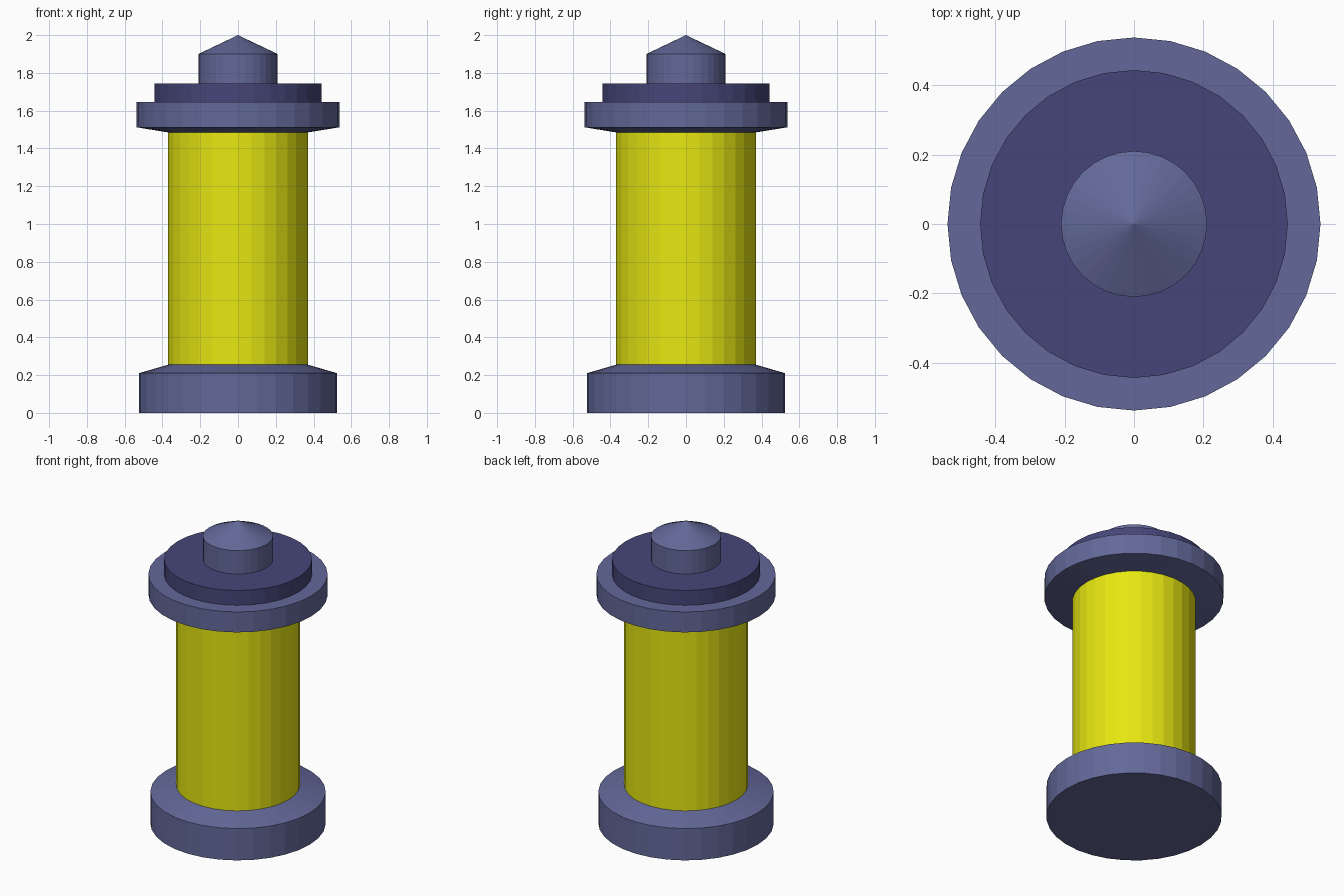
import bpy, bmesh
from math import cos, sin, tau

if "Cube" in bpy.data.objects:
    bpy.data.objects.remove(bpy.data.objects["Cube"])

SIDES = 32


def material(name, rgb):
    m = bpy.data.materials.new(name)
    m.diffuse_color = (*rgb, 1)
    m.use_nodes = True
    m.node_tree.nodes["Principled BSDF"].inputs["Base Color"].default_value = m.diffuse_color
    return m


def lathe(name, profile, mat):
    """Revolve (radius, z) points around z; radius 0 is a single pole or a cap centre."""
    bm = bmesh.new()
    rings = [[bm.verts.new((r * cos(tau * i / SIDES), r * sin(tau * i / SIDES), z))
              for i in range(SIDES)] if r else [bm.verts.new((0, 0, z))]
             for r, z in profile]
    for a, b in zip(rings, rings[1:]):
        for i in range(SIDES):
            j = (i + 1) % SIDES
            if len(a) == 1:
                bm.faces.new((a[0], b[j], b[i]))
            elif len(b) == 1:
                bm.faces.new((a[i], a[j], b[0]))
            else:
                bm.faces.new((a[i], a[j], b[j], b[i]))
    mesh = bpy.data.meshes.new(name)
    bm.to_mesh(mesh)
    bm.free()
    mesh.materials.append(mat)
    bpy.context.collection.objects.link(bpy.data.objects.new(name, mesh))


slate = material("slate_blue", (0.125, 0.14, 0.32))
indigo = material("dark_indigo", (0.06, 0.06, 0.19))
yellow = material("yellow", (0.8, 0.8, 0.006))

# Base with a sloped shoulder
lathe("base", [(0, 0), (0.525, 0), (0.525, 0.21), (0.37, 0.255), (0, 0.255)], slate)
# Yellow body
lathe("body", [(0, 0.255), (0.37, 0.255), (0.37, 1.485), (0, 1.485)], yellow)
# Cap flange, sloped underneath
lathe("cap_flange", [(0, 1.485), (0.37, 1.485), (0.537, 1.512), (0.537, 1.647), (0, 1.647)], slate)
# Darker disc
lathe("cap_disc", [(0, 1.647), (0.443, 1.647), (0.443, 1.745), (0, 1.745)], indigo)
# Knob with a conical tip
lathe("knob", [(0, 1.745), (0.21, 1.745), (0.21, 1.90), (0, 2.0)], slate)
